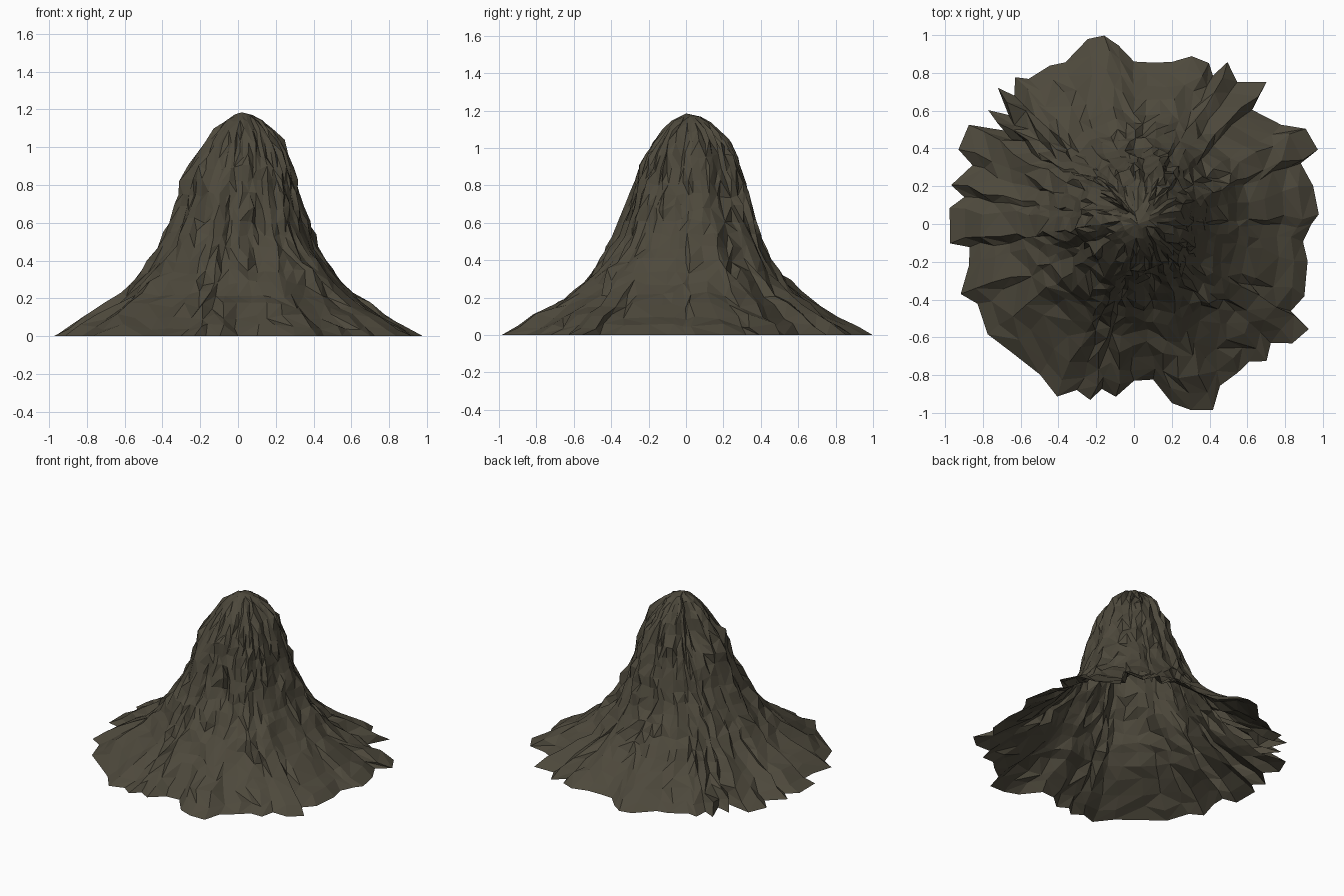
import bpy, bmesh, random
from math import sin, cos, radians, exp
from mathutils import Vector, noise

random.seed(4)

# Jagged foot outline: (angle in degrees, radius)
FOOT = [(0, .94), (3, .98), (12, .97), (20, .94), (22, 1.05), (29, 1.04), (34, .94), (44, .87),
        (47, 1.03), (54, .93), (60, .99), (62, .89), (65, .94), (71, .94), (77, .88), (84, .86),
        (90, .86), (95, .95), (99, 1.01), (104, 1.01), (113, .93), (118, .95), (126, .95),
        (129, 1.0), (133, .93), (135, 1.02), (139, .88), (142, .98), (144, .84), (149, 1.02),
        (157, 1.01), (160, .91), (168, .99), (171, .91), (175, .98), (186, .98), (188, .88),
        (194, .9), (202, .99), (207, .93), (217, .97), (226, .94), (238, .94), (246, 1.0),
        (251, .93), (256, .96), (259, .89), (264, .92), (270, .83), (277, .83), (282, .97),
        (287, 1.03), (293, 1.07), (298, .97), (305, .96), (310, .95), (314, 1.01), (319, .96),
        (323, 1.05), (329, 1.08), (331, .95), (337, .98), (348, .94), (354, .9)]

# Slope profile: (height, mean radius)
SLOPE = [(0, .95), (.05, .875), (.1, .79), (.16, .70), (.22, .615), (.28, .555), (.34, .505),
         (.4, .463), (.47, .42), (.54, .385), (.61, .355), (.68, .332), (.75, .31), (.82, .288),
         (.89, .262), (.96, .232), (1.03, .195), (1.09, .15), (1.14, .10), (1.17, .05)]

# Gullies (negative) and buttresses (positive): angle, height, angle width, height width, depth
FEATURES = [(146, .98, 17, .16, -.10), (228, .86, 16, .10, .045), (283, .6, 16, .25, -.05),
            (318, .33, 12, .07, .05), (248, .6, 9, .22, .035), (180, .85, 14, .12, .03),
            (20, .55, 10, .2, .03), (75, .65, 12, .2, .02), (205, .5, 9, .2, -.03),
            (345, .5, 9, .25, -.03), (110, .5, 10, .25, -.025)]


def bump(angle, z):
    total = 0
    for a, h, wa, wh, depth in FEATURES:
        d = (angle - a + 180) % 360 - 180
        total += depth * exp(-(d / wa) ** 2 - ((z - h) / wh) ** 2)
    return total


def rock_point(angle, foot, z, mean):
    """Point on the slope: foot outline fading upward, ribs and crags."""
    t = radians(angle)
    fade = max(0, 1 - z / .45)
    r = mean * (1 + (foot / .95 - 1) * fade)
    if z > 0:
        rise = min(1, z / .25) * min(1, mean / .25)
        rib = noise.noise(Vector((cos(t) * 4, sin(t) * 4, z * 1.2)))
        crag = noise.noise(Vector((cos(t) * 9, sin(t) * 9, z * 5 + 7)))
        r += rise * (.035 * rib + .028 * crag + random.uniform(-.012, .012)) + bump(angle, z)
        t += radians(random.uniform(-1.6, 1.6))
        z += random.uniform(-.018, .018) * min(1, mean / .2)
    shift = min(1, max(0, (z - .4) / .6))
    return (r * cos(t) + .03 * shift, r * sin(t) + .025 * shift, max(0, z))


# Open-bottomed mountain shell
bm = bmesh.new()
rings = [[bm.verts.new(rock_point(a, f, z, m)) for a, f in FOOT] for z, m in SLOPE]
n = len(FOOT)
for low, high in zip(rings, rings[1:]):
    for i in range(n):
        j = (i + 1) % n
        a, b, c, d = low[i], low[j], high[j], high[i]
        if random.random() < .5:
            bm.faces.new((a, b, c))
            bm.faces.new((a, c, d))
        else:
            bm.faces.new((a, b, d))
            bm.faces.new((b, c, d))
peak = bm.verts.new((.02, .0, 1.185))
for i in range(n):
    bm.faces.new((rings[-1][i], rings[-1][(i + 1) % n], peak))

# Thin out the crowded summit facets
bmesh.ops.remove_doubles(bm, verts=[v for v in bm.verts if v.co.z > .3], dist=.018)

mesh = bpy.data.meshes.new("mountain")
bm.to_mesh(mesh)
bm.free()
mountain = bpy.data.objects.new("mountain", mesh)
bpy.context.collection.objects.link(mountain)

# Dark rock colour
rock = bpy.data.materials.new("dark_rock")
rock.diffuse_color = (.075, .066, .045, 1)
mesh.materials.append(rock)
